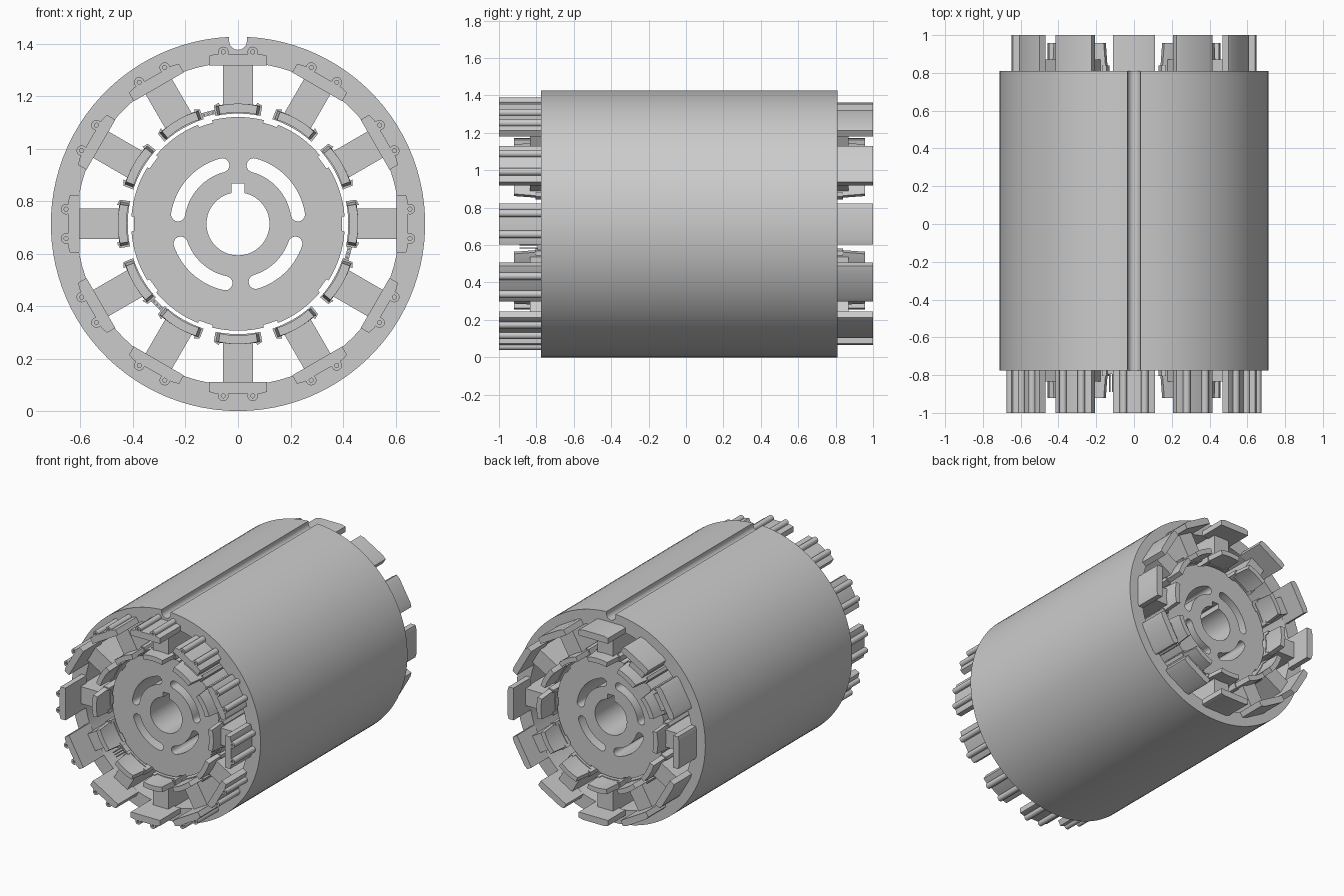
import bpy, math
from mathutils import Matrix

if "Cube" in bpy.data.objects:
    bpy.data.objects.remove(bpy.data.objects["Cube"])

CZ = 0.713                 # height of the axis
FRONT, BACK = -0.775, 0.81  # ends of the laminated stack


def arc(r, a0, a1, n, cx=0, cy=0):
    """Points on an arc, degrees, both ends included."""
    return [(cx + r * math.cos(math.radians(a0 + (a1 - a0) * i / n)),
             cy + r * math.sin(math.radians(a0 + (a1 - a0) * i / n))) for i in range(n + 1)]


def circle(r, n=32, cx=0, cy=0):
    return arc(r, 0, 360, n, cx, cy)[:-1]


def sector(r0, r1, half, n=8):
    """Annular piece centred on the top of the circle."""
    return arc(r1, 90 + half, 90 - half, n) + arc(r0, 90 - half, 90 + half, n)


def prism(loops, y0, y1, taper=None):
    """Extruded profile (first loop outside, others holes); taper = (end y, x scale)."""
    cu = bpy.data.curves.new("profile", 'CURVE')
    cu.dimensions = '2D'
    cu.fill_mode = 'BOTH'
    cu.extrude = (y1 - y0) / 2
    for pts in loops:
        sp = cu.splines.new('POLY')
        sp.points.add(len(pts) - 1)
        for p, (x, z) in zip(sp.points, pts):
            p.co = (x, z, 0, 1)
        sp.use_cyclic_u = True
    tmp = bpy.data.objects.new("profile", cu)
    bpy.context.collection.objects.link(tmp)
    me = bpy.data.meshes.new_from_object(
        tmp.evaluated_get(bpy.context.evaluated_depsgraph_get()))
    bpy.data.objects.remove(tmp)
    me.transform(Matrix.Translation((0, (y0 + y1) / 2, 0)) @ Matrix.Rotation(math.pi / 2, 4, 'X'))
    if taper:
        for v in me.vertices:
            if abs(v.co.y - taper[0]) < 1e-3:
                v.co.x *= taper[1]
    import bmesh
    bm = bmesh.new()
    bm.from_mesh(me)
    bmesh.ops.remove_doubles(bm, verts=bm.verts, dist=1e-5)
    bmesh.ops.recalc_face_normals(bm, faces=bm.faces)
    bm.to_mesh(me)
    bm.free()
    return me


def place(name, me, angle=0):
    """Put a part on the axis, turned clockwise from the top."""
    ob = bpy.data.objects.new(name, me)
    bpy.context.collection.objects.link(ob)
    ob.location.z = CZ
    ob.rotation_euler.y = math.radians(angle)
    return ob


# Stator yoke with a rounded groove along the top
outer = arc(0.713, 92.8, 447.2, 96) + arc(0.034, 0, -180, 12, 0, 0.697)
place("stator_yoke", prism([outer, circle(0.615, 96)], FRONT, BACK))

# Tooth: neck and curved shoe, with the bobbin's end flanges
flange = [(-0.11, 0.603), (0.11, 0.603), (0.11, 0.64), (0.082, 0.648), (-0.082, 0.648), (-0.11, 0.64)]
rect = [(-0.058, 0.45), (0.058, 0.45), (0.058, 0.625), (-0.058, 0.625)]
shoe = sector(0.42, 0.455, 11)
parts = {
    "tooth_neck": prism([rect], FRONT - 0.06, BACK + 0.06),
    "tooth_shoe": prism([shoe], FRONT, BACK),
    "front_inner_flange": prism([sector(0.425, 0.458, 11)], -0.92, FRONT, (-0.92, 0.85)),
    "back_inner_flange": prism([sector(0.425, 0.458, 11)], BACK, 0.958, (0.958, 0.85)),
    "front_outer_flange": prism([flange], -1.0, FRONT),
    "back_outer_flange": prism([flange], BACK, 1.0),
}
for s, side in ((-1, "left"), (1, "right")):
    cx = s * 0.056
    parts[side + "_wire_post"] = prism(
        [circle(0.02, 16, cx, 0.655), circle(0.008, 10, cx, 0.655)], -1.0, FRONT)
    # raised lip at each end of the shoe
    lip = [(s * 0.066, 0.415), (s * 0.086, 0.411), (s * 0.092, 0.45), (s * 0.072, 0.462)]
    parts[side + "_shoe_lip"] = prism([lip], FRONT - 0.03, BACK + 0.03)
for i in range(12):
    for name, me in parts.items():
        place(f"{name}_{i + 1}", me, i * 30)

# Three sensors between tooth shoes, each with three pins
sensor = prism([sector(0.427, 0.443, 4.5, 4)], FRONT - 0.02, FRONT + 0.1)
pin = prism([circle(0.004, 8, 0, 0.435)], -0.89, FRONT)
for i, a in enumerate((-15, 105, 225)):
    place(f"sensor_{i + 1}", sensor, a)
    for k in (-1, 0, 1):
        place(f"sensor_pin_{i + 1}_{k + 2}", pin, a + k * 2.2)

# Rotor: ten poles with shallow rim gaps, keyed bore, four curved slots
rim = []
for i in range(10):
    rim += arc(0.397, i * 36 - 4, i * 36 + 4, 2) + arc(0.407, i * 36 + 4, i * 36 + 32, 8)
key = math.degrees(math.asin(0.024 / 0.12))
bore = arc(0.12, 90 + key, 450 - key, 48) + [(0.024, 0.153), (-0.024, 0.153)]


def slot(a0, a1, r=0.231, w=0.027):
    ends = []
    for a, t in ((a1, a1), (a0, a0 + 180)):
        c, s = math.cos(math.radians(a)), math.sin(math.radians(a))
        ends.append(arc(w, t, t + 180, 10, r * c, r * s))
    return arc(r + w, a0, a1, 16)[:-1] + ends[0] + arc(r - w, a1, a0, 16)[1:-1] + ends[1][:-1]


slots = [slot(9, 75), slot(105, 171), slot(199, 258), slot(287, 341)]
place("rotor", prism([rim, bore] + slots, FRONT, BACK))

# Smooth curved walls, sharp corners
bpy.ops.object.select_all(action='SELECT')
bpy.context.view_layer.objects.active = bpy.data.objects["rotor"]
bpy.ops.object.shade_smooth_by_angle(angle=math.radians(25))
bpy.ops.object.select_all(action='DESELECT')
